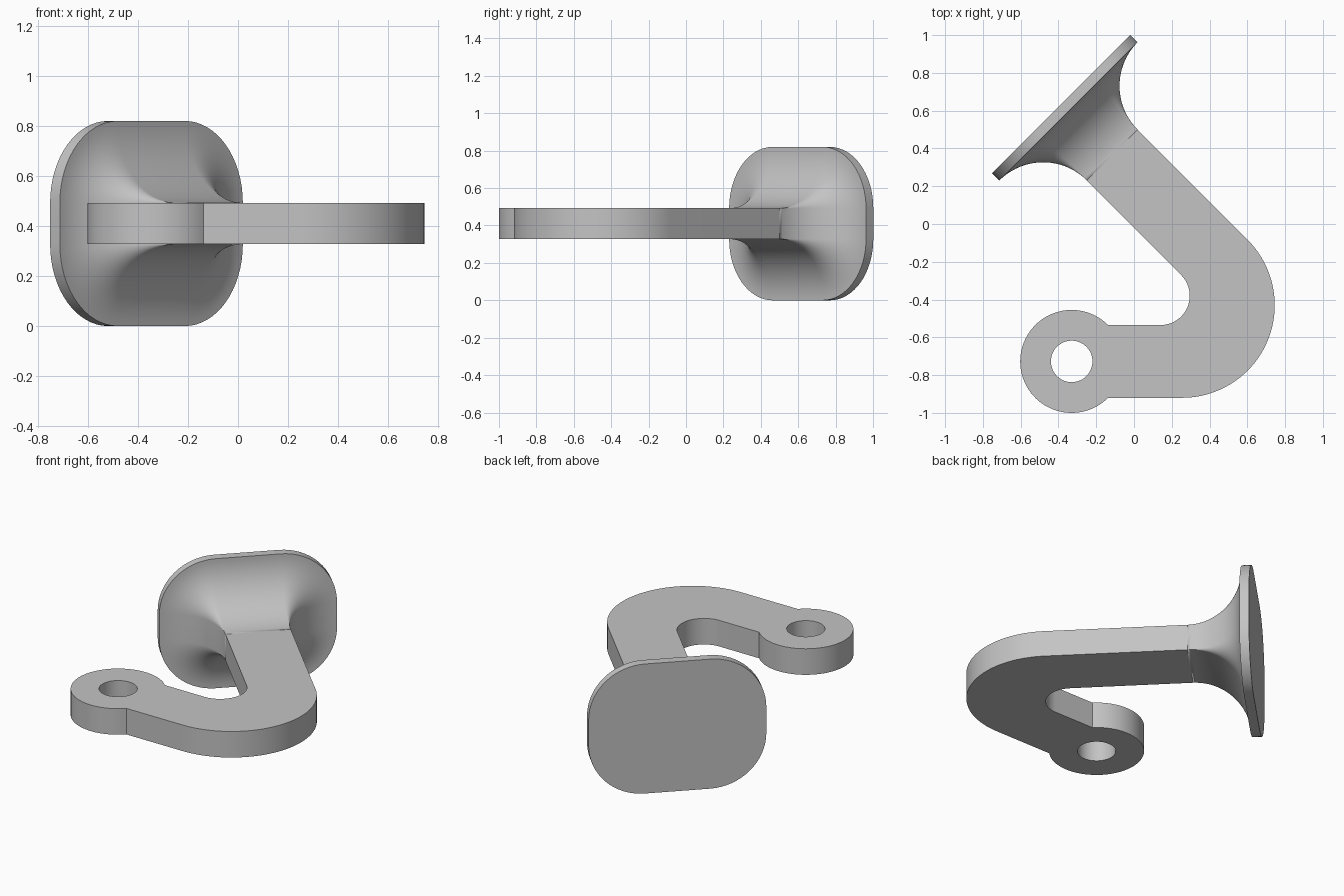
import bpy, bmesh
from math import sin, cos, radians, pi, sqrt
from mathutils import Vector

if "Cube" in bpy.data.objects:
    bpy.data.objects.remove(bpy.data.objects["Cube"])

MID_Z = 0.41          # height of the arm's centre plane
HALF_H = 0.0825       # half the arm thickness
HALF_W = 0.19         # half the arm width
FLARE = 0.3275        # fillet radius between arm and plate
PLATE = 0.055         # plate thickness
FOOT = Vector((-0.115, 0.365, MID_Z))   # where the arm starts to flare
SIDE = Vector((1, 1, 0)) / sqrt(2)      # across the arm
OUT = Vector((-1, 1, 0)) / sqrt(2)      # along the arm towards the plate

grey = bpy.data.materials.new("plain_grey")
grey.use_nodes = True
grey.diffuse_color = (0.55, 0.55, 0.55, 1)
grey.node_tree.nodes["Principled BSDF"].inputs["Base Color"].default_value = (0.55, 0.55, 0.55, 1)


def arc(cx, cy, r, start, end, steps):
    """Points on an arc, angles in degrees."""
    angles = [radians(start + (end - start) * i / steps) for i in range(steps + 1)]
    return [(cx + r * cos(a), cy + r * sin(a)) for a in angles]


def finish(obj):
    """Weld, orient, colour and smooth one part."""
    bm = bmesh.new()
    bm.from_mesh(obj.data)
    bmesh.ops.remove_doubles(bm, verts=bm.verts, dist=1e-5)
    bmesh.ops.recalc_face_normals(bm, faces=bm.faces)
    bm.to_mesh(obj.data)
    bm.free()
    obj.data.materials.clear()
    obj.data.materials.append(grey)
    bpy.ops.object.select_all(action='DESELECT')
    obj.select_set(True)
    bpy.context.view_layer.objects.active = obj
    bpy.ops.object.shade_smooth_by_angle(angle=radians(30))


# Hooked arm: one outline with an eye at its end, extruded
arm_start = [(FOOT + SIDE * s * HALF_W).to_2d() for s in (1, -1)]
outline = [arm_start[0]]
outline += arc(0.255, -0.43, 0.49, 45, -90, 48)          # outer bend
outline += arc(-0.33, -0.7275, 0.2725, -45, -315, 64)    # eye
outline += arc(0.14, -0.38, 0.155, -90, 45, 32)          # inner bend
outline.append(arm_start[1])
hole = arc(-0.33, -0.7275, 0.11, 0, 360, 48)[:-1]

curve = bpy.data.curves.new("hooked_arm", 'CURVE')
curve.dimensions = '2D'
curve.fill_mode = 'BOTH'
curve.extrude = HALF_H
for points in (outline, hole):
    spline = curve.splines.new('POLY')
    spline.points.add(len(points) - 1)
    for p, (x, y) in zip(spline.points, points):
        p.co = (x, y, 0, 1)
    spline.use_cyclic_u = True
arm = bpy.data.objects.new("hooked_arm", curve)
arm.location.z = MID_Z
bpy.context.collection.objects.link(arm)
bpy.ops.object.select_all(action='DESELECT')
arm.select_set(True)
bpy.context.view_layer.objects.active = arm
bpy.ops.object.convert(target='MESH')
finish(bpy.context.view_layer.objects.active)

# Flared mounting plate: the arm's section, offset along a quarter circle
bm = bmesh.new()


def ring(offset, depth):
    """Arm section grown by offset, with round corners."""
    verts = []
    for i, (su, sz) in enumerate([(1, 1), (-1, 1), (-1, -1), (1, -1)]):
        for u, z in arc(su * HALF_W, sz * HALF_H, offset, i * 90, i * 90 + 90, 16):
            verts.append(bm.verts.new(FOOT + SIDE * u + OUT * depth + Vector((0, 0, z))))
    return verts


STEPS = 24
rings = [ring(FLARE * (1 - cos(t)), FLARE * sin(t))
         for t in (pi / 2 * k / STEPS for k in range(STEPS + 1))]
rings.append(ring(FLARE, FLARE + PLATE))
for a, b in zip(rings, rings[1:]):
    for i in range(len(a)):
        j = (i + 1) % len(a)
        bm.faces.new((a[i], a[j], b[j], b[i]))
bm.faces.new(rings[-1])
mesh = bpy.data.meshes.new("mounting_plate")
bm.to_mesh(mesh)
bm.free()
plate = bpy.data.objects.new("mounting_plate", mesh)
bpy.context.collection.objects.link(plate)
finish(plate)
